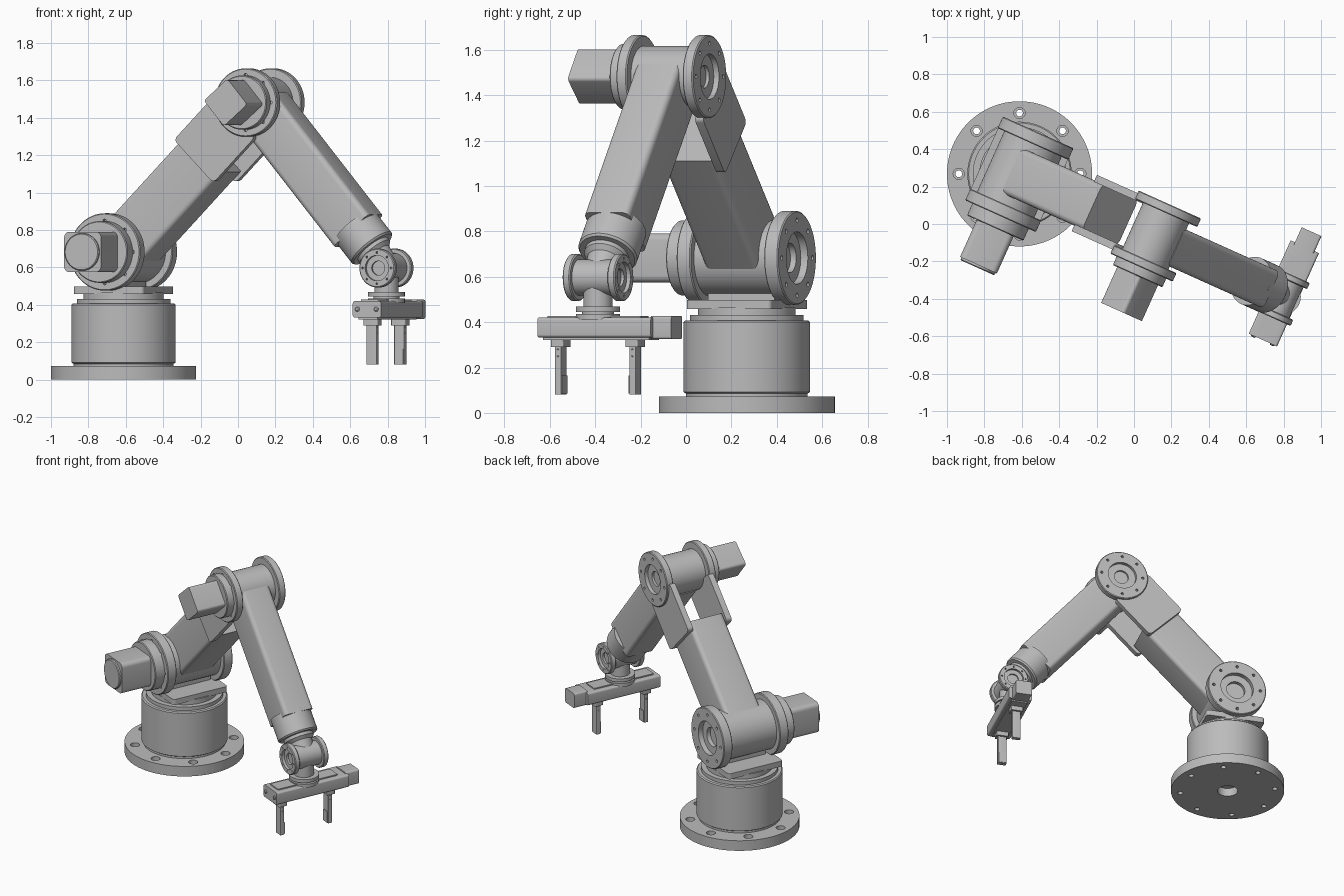
import bpy, bmesh
from math import pi, radians, cos, sin
from mathutils import Matrix, Vector

cube = bpy.data.objects.get("Cube")
if cube:
    bpy.data.objects.remove(cube, do_unlink=True)

grey = bpy.data.materials.new("machined_grey")
grey.use_nodes = True
grey.diffuse_color = (0.5, 0.5, 0.5, 1)
grey.node_tree.nodes["Principled BSDF"].inputs["Base Color"].default_value = (0.5, 0.5, 0.5, 1)


def T(x, y, z):
    return Matrix.Translation((x, y, z))


def R(deg, axis):
    return Matrix.Rotation(radians(deg), 4, axis)


def finish(name, bm, frame, cutters=()):
    """Turn a bmesh into a placed object, cut its holes and shade it."""
    bmesh.ops.recalc_face_normals(bm, faces=bm.faces)
    mesh = bpy.data.meshes.new(name)
    bm.to_mesh(mesh)
    bm.free()
    mesh.materials.append(grey)
    ob = bpy.data.objects.new(name, mesh)
    bpy.context.collection.objects.link(ob)
    ob.matrix_world = frame
    bpy.ops.object.select_all(action='DESELECT')
    ob.select_set(True)
    bpy.context.view_layer.objects.active = ob
    for cutter in cutters:
        mod = ob.modifiers.new("holes", 'BOOLEAN')
        mod.operation, mod.solver, mod.object = 'DIFFERENCE', 'EXACT', cutter
        bpy.ops.object.modifier_apply(modifier=mod.name)
        bpy.data.objects.remove(cutter, do_unlink=True)
    bpy.ops.object.shade_smooth_by_angle(angle=radians(30))
    return ob


def spin_profile(bm, profile, steps):
    verts = [bm.verts.new((r, 0, h)) for r, h in profile]
    edges = [bm.edges.new(pair) for pair in zip(verts, verts[1:])]
    bmesh.ops.spin(bm, geom=verts + edges, cent=(0, 0, 0), axis=(0, 0, 1),
                   angle=2 * pi, steps=steps)
    bmesh.ops.remove_doubles(bm, verts=bm.verts, dist=1e-5)


def lathe(name, profile, frame, cutters=(), steps=64):
    bm = bmesh.new()
    spin_profile(bm, profile, steps)
    return finish(name, bm, frame, cutters)


def cylinder(name, r, low, high, frame, steps=64):
    c = 0.005
    return lathe(name, [(0, low), (r - c, low), (r, low + c), (r, high - c),
                        (r - c, high), (0, high)], frame, steps=steps)


def hole_ring(radius, profile, count, frame):
    """One cutter holding a ring of equal holes."""
    bm = bmesh.new()
    for i in range(count):
        one = bmesh.new()
        spin_profile(one, profile, 20)
        a = 2 * pi * i / count
        one.transform(T(radius * cos(a), radius * sin(a), 0))
        temp = bpy.data.meshes.new("temp")
        one.to_mesh(temp)
        one.free()
        bm.from_mesh(temp)
        bpy.data.meshes.remove(temp)
    ob = finish("hole_cutter", bm, frame)
    ob.hide_render = True
    return ob


def box(name, low, high, frame, fillet=0.0, axis=0, segments=5):
    """Box between two corners; the edges along one axis are filleted."""
    low, high = Vector(low), Vector(high)
    bm = bmesh.new()
    bmesh.ops.create_cube(bm, size=1)
    for v in bm.verts:
        v.co = (low + high) / 2 + v.co * (high - low)
    if fillet:
        along = [e for e in bm.edges
                 if abs((e.verts[0].co - e.verts[1].co).normalized()[axis]) > 0.9]
        bmesh.ops.bevel(bm, geom=along, offset=fillet, segments=segments,
                        profile=0.5, affect='EDGES')
    return finish(name, bm, frame)


def joint_disc(name, r, thick, recess, bore, frame):
    """Bolted end disc with a stepped central bore, open towards +z."""
    c = 0.005
    cut = hole_ring(r * 0.8, [(0, thick * 0.6), (r * 0.05, thick * 0.6),
                              (r * 0.05, thick + 0.1), (0, thick + 0.1)], 8, frame)
    lathe(name, [(0, thick * 0.1), (bore, thick * 0.1), (bore, thick * 0.5),
                 (recess, thick * 0.5), (recess, thick), (r - c, thick), (r, thick - c),
                 (r, c), (r - c, 0), (0, 0)], frame, [cut])


# Frames: x runs along the reach, y along the joint axes
base = T(-0.612, 0.268, 0) @ R(-24.2, 'Z')
shoulder = base @ T(0, 0, 0.683)
elbow = base @ T(0.8, 0, 1.482)
grip = base @ T(1.551, -0.022, 0)
wrist = grip @ T(0, 0, 0.597)
upper = shoulder @ R(-45, 'Y')
fore = elbow @ T(0, -0.015, 0) @ R(49.6, 'Y')
back, front, reach = R(-90, 'X'), R(90, 'X'), R(90, 'Y')

# Base with mounting holes
bolt_holes = hole_ring(0.325, [(0, -0.1), (0.018, -0.1), (0.018, 0.04), (0.03, 0.04),
                               (0.03, 0.2), (0, 0.2)], 8, T(-0.612, 0.268, 0))
lathe("base_flange", [(0, 0.06), (0.07, 0.06), (0.07, 0), (0.388, 0), (0.388, 0.072),
                      (0.2, 0.072), (0, 0.072)], T(-0.612, 0.268, 0), [bolt_holes], 96)
lathe("base_drum", [(0, 0.065), (0.268, 0.065), (0.268, 0.085), (0.279, 0.092), (0.279, 0.4),
                    (0.272, 0.407), (0.25, 0.407), (0.25, 0.432), (0.215, 0.432),
                    (0.215, 0.465), (0, 0.465)], base, steps=96)
box("turntable_plate", (-0.205, -0.205, 0.458), (0.205, 0.205, 0.498), base, 0.02, 2)
box("shoulder_pedestal", (-0.06, -0.16, 0.49), (0.06, 0.16, 0.6), base)

# Shoulder joint
cylinder("shoulder_hub", 0.168, -0.185, 0.18, shoulder @ back)
joint_disc("shoulder_back_disc", 0.207, 0.068, 0.115, 0.065, shoulder @ T(0, 0.175, 0) @ back)
joint_disc("shoulder_front_disc", 0.207, 0.068, 0.115, 0.065, shoulder @ T(0, -0.18, 0) @ front)
cylinder("shoulder_motor_flange", 0.165, 0.235, 0.318, shoulder @ front)
box("shoulder_motor", (-0.108, -0.535, -0.108), (0.108, -0.3, 0.108), shoulder, 0.03, 1)
cylinder("shoulder_motor_cap", 0.1, 0.52, 0.55, shoulder @ front)

# Upper arm with a fork around the elbow
box("upper_arm", (0, -0.132, -0.148), (0.752, 0.132, 0.148), upper, 0.03)
for side, name in ((1, "back"), (-1, "front")):
    y0, y1 = sorted((side * 0.125, side * 0.165))
    box(name + "_fork_plate", (0.685, y0, -0.163), (1.03, y1, 0.163), upper, 0.025, 1)

# Elbow joint
cylinder("elbow_hub", 0.135, -0.15, 0.14, elbow @ back)
joint_disc("elbow_back_disc", 0.183, 0.05, 0.1, 0.05, elbow @ T(0, 0.13, 0) @ back)
joint_disc("elbow_front_disc", 0.183, 0.05, 0.1, 0.05, elbow @ T(0, -0.14, 0) @ front)
cylinder("elbow_motor_flange", 0.145, 0.18, 0.24, elbow @ front)
box("elbow_motor", (-0.09, -0.435, -0.09), (0.09, -0.21, 0.09), fore, 0.018, 1)

# Forearm and its collar
box("forearm", (0.04, -0.108, -0.133), (0.9, 0.108, 0.133), fore, 0.03)
lathe("forearm_collar", [(0, 0.87), (0.134, 0.87), (0.134, 1.02), (0.126, 1.03),
                         (0.1, 1.03), (0.1, 1.05), (0.08, 1.07), (0.07, 1.14), (0, 1.14)],
      fore @ reach)

# Wrist joint
cylinder("wrist_hub", 0.08, -0.095, 0.095, wrist @ back)
for turn, side, name in ((back, 1, "back"), (front, -1, "front")):
    joint_disc("wrist_%s_disc" % name, 0.104, 0.036, 0.068, 0.038,
               wrist @ T(0, side * 0.09, 0) @ turn)
lathe("wrist_neck", [(0, 0.41), (0.098, 0.41), (0.098, 0.435), (0.07, 0.435), (0.07, 0.445),
                     (0.098, 0.445), (0.098, 0.468), (0.065, 0.468), (0.065, 0.56),
                     (0, 0.56)], grip)

# Gripper
box("gripper_body", (-0.083, -0.255, 0.333), (0.083, 0.292, 0.42), grip, 0.012, 1)
box("gripper_top_cover", (-0.05, -0.225, 0.415), (0.05, 0.225, 0.428), grip, 0.008, 2)
box("gripper_rail", (-0.055, -0.24, 0.322), (0.055, 0.27, 0.335), grip)
box("gripper_motor", (-0.058, 0.28, 0.325), (0.058, 0.38, 0.428), grip, 0.012, 1)
for x in (-0.055, 0.055):
    cylinder("gripper_end_bolt", 0.013, 0.25, 0.263, grip @ T(x, 0, 0.377) @ front, 20)
for side, name in ((1, "back"), (-1, "front")):
    slot = grip @ T(0, side * 0.18, 0)
    box(name + "_finger_mount", (-0.042, -0.03, 0.29), (0.042, 0.03, 0.325), slot, 0.006, 2)
    box(name + "_finger", (-0.03, -0.015, 0.082), (0.03, 0.015, 0.3), slot, 0.004, 2)
    y0, y1 = sorted((-side * 0.012, -side * 0.02))
    box(name + "_finger_pad", (-0.026, y0, 0.085), (0.026, y1, 0.165), slot)
    for z in (0.25, 0.28):
        cylinder(name + "_finger_pin", 0.007, -0.032, 0.032, slot @ T(0, 0, z) @ reach, 16)
